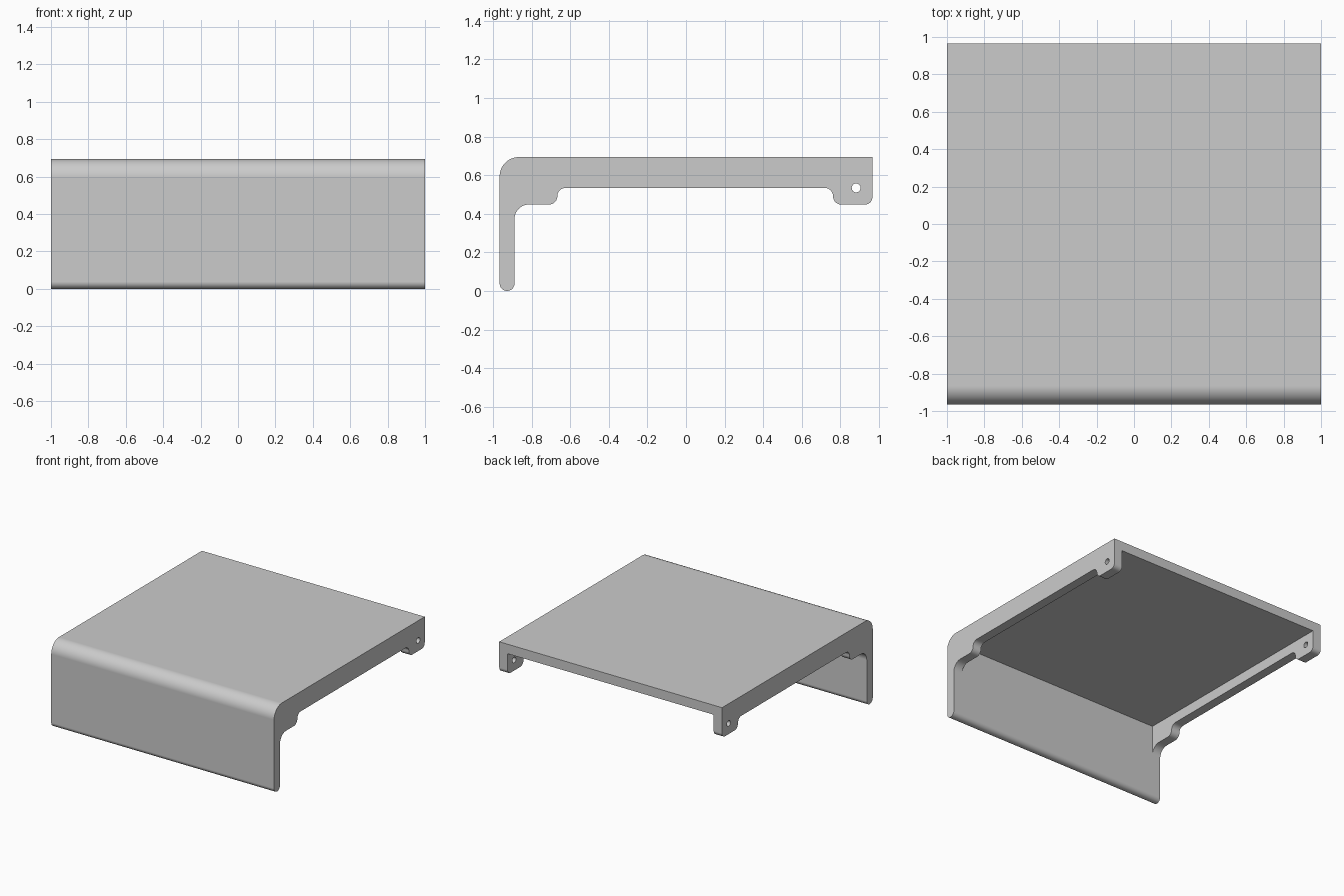
import bpy
import bmesh
from math import cos, sin, pi, radians
from mathutils import Vector, Matrix

if "Cube" in bpy.data.objects:
    bpy.data.objects.remove(bpy.data.objects["Cube"], do_unlink=True)

# Main sizes
HALF_Y, TOP = 0.966, 0.694
SHEET, CHEEK = 0.077, 0.075
INNER_Y = -HALF_Y + SHEET
RIM_Z, FOOT_Z = 0.534, 0.448
LIP, STEP = SHEET / 2, 0.043

grey = bpy.data.materials.new("light_grey")
grey.use_nodes = True
grey.diffuse_color = (0.6, 0.6, 0.6, 1)
grey.node_tree.nodes["Principled BSDF"].inputs["Base Color"].default_value = (0.6, 0.6, 0.6, 1)


def rounded(corners, steps=12):
    """Outline with each (y, z, radius) right-angle corner replaced by an arc."""
    pts = []
    for i, (y, z, r) in enumerate(corners):
        p = Vector((y, z))
        if r == 0:
            pts.append(p)
            continue
        a = (Vector(corners[i - 1][:2]) - p).normalized()
        b = (Vector(corners[(i + 1) % len(corners)][:2]) - p).normalized()
        centre = p + (a + b) * r
        for k in range(steps + 1):
            t = k / steps * pi / 2
            q = centre - (b * cos(t) + a * sin(t)) * r
            if not pts or (q - pts[-1]).length > 1e-4:
                pts.append(q)
    return pts


def extrude_x(name, outline, x0, x1):
    bm = bmesh.new()
    face = bm.faces.new([bm.verts.new((x0, p.x, p.y)) for p in outline])
    new = bmesh.ops.extrude_face_region(bm, geom=[face])["geom"]
    bmesh.ops.translate(bm, vec=(x1 - x0, 0, 0),
                        verts=[g for g in new if isinstance(g, bmesh.types.BMVert)])
    bmesh.ops.recalc_face_normals(bm, faces=bm.faces)
    return add_object(name, bm)


def add_object(name, bm):
    mesh = bpy.data.meshes.new(name)
    bm.to_mesh(mesh)
    bm.free()
    mesh.materials.append(grey)
    obj = bpy.data.objects.new(name, mesh)
    bpy.context.collection.objects.link(obj)
    return obj


def cut(target, cutter):
    mod = target.modifiers.new("cut", "BOOLEAN")
    mod.operation, mod.solver, mod.object = "DIFFERENCE", "EXACT", cutter
    bpy.context.view_layer.objects.active = target
    bpy.ops.object.modifier_apply(modifier=mod.name)
    bpy.data.objects.remove(cutter, do_unlink=True)


# Side outline: front panel, top, rear tabs and raised lower rim
outline = rounded([
    (-HALF_Y, 0, LIP), (-HALF_Y, TOP, 0.1), (HALF_Y, TOP, 0),
    (HALF_Y, FOOT_Z, 0.038), (0.762, FOOT_Z, STEP), (0.762, RIM_Z, STEP),
    (-0.667, RIM_Z, STEP), (-0.667, FOOT_Z, STEP),
    (INNER_Y, FOOT_Z, 0.075), (INNER_Y, 0, LIP)])
cover = extrude_x("cover", outline, -1, 1)

# Hollow underside, open at the back
pocket = rounded([(INNER_Y, 0.2, 0), (INNER_Y, TOP - SHEET, 0),
                  (1.2, TOP - SHEET, 0), (1.2, 0.2, 0)])
cut(cover, extrude_x("pocket_cutter", pocket, CHEEK - 1, 1 - CHEEK))

# Pivot holes through both rear tabs
bm = bmesh.new()
bmesh.ops.create_cone(bm, cap_ends=True, segments=32, radius1=0.023, radius2=0.023, depth=3,
                      matrix=Matrix.Translation((0, 0.882, RIM_Z)) @ Matrix.Rotation(pi / 2, 4, "Y"))
cut(cover, add_object("hole_cutter", bm))

# Smooth fillets, flat panels
bpy.ops.object.select_all(action="DESELECT")
cover.select_set(True)
bpy.context.view_layer.objects.active = cover
bpy.ops.object.shade_smooth_by_angle(angle=radians(30))
weighted = cover.modifiers.new("weighted_normals", "WEIGHTED_NORMAL")
weighted.keep_sharp = True
